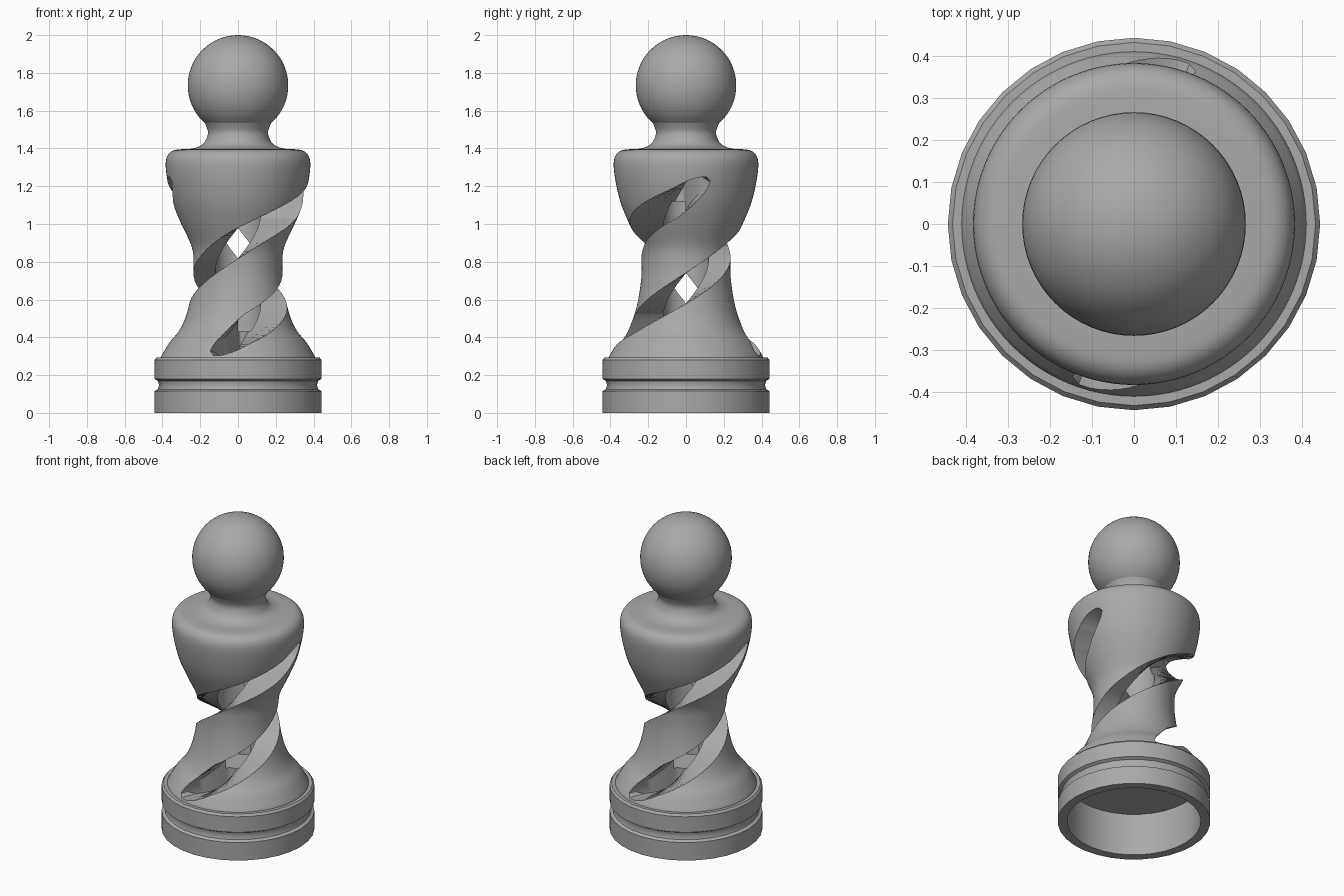
import bpy, bmesh
from math import sin, cos, radians, pi, sqrt

if "Cube" in bpy.data.objects:
    bpy.data.objects.remove(bpy.data.objects["Cube"])

grey = bpy.data.materials.new("plain_grey")
grey.use_nodes = True
grey.diffuse_color = (0.4, 0.4, 0.4, 1)
grey.node_tree.nodes["Principled BSDF"].inputs["Base Color"].default_value = (0.4, 0.4, 0.4, 1)


def finish(name, bm):
    bmesh.ops.recalc_face_normals(bm, faces=bm.faces)
    mesh = bpy.data.meshes.new(name)
    bm.to_mesh(mesh)
    bm.free()
    mesh.materials.append(grey)
    ob = bpy.data.objects.new(name, mesh)
    bpy.context.collection.objects.link(ob)
    return ob


def smooth(ob, angle=35):
    bpy.ops.object.select_all(action='DESELECT')
    ob.select_set(True)
    bpy.context.view_layer.objects.active = ob
    bpy.ops.object.shade_smooth_by_angle(angle=radians(angle))


def lathe(name, profile, segments):
    """Revolve (radius, z) points about z; points with zero radius become poles."""
    bm = bmesh.new()
    verts = [bm.verts.new((r, 0, z)) for r, z in profile]
    edges = [bm.edges.new(pair) for pair in zip(verts, verts[1:])]
    bmesh.ops.spin(bm, geom=verts + edges, axis=(0, 0, 1), cent=(0, 0, 0),
                   angle=2 * pi, steps=segments, use_duplicate=False)
    bmesh.ops.remove_doubles(bm, verts=bm.verts, dist=0.0005)
    return finish(name, bm)


def curve_through(points, steps=4):
    """Smooth curve through the points."""
    pts = [points[0]] + points + [points[-1]]
    out = []
    for a, b, c, d in zip(pts, pts[1:], pts[2:], pts[3:]):
        for i in range(steps):
            t = i / steps
            out.append(tuple(0.5 * (2 * q + (s - p) * t + (2 * p - 5 * q + 4 * s - u) * t * t
                                    + (3 * q - p - 3 * s + u) * t ** 3)
                             for p, q, s, u in zip(a, b, c, d)))
    return out + [points[-1]]


def spiral_cutter(name, turn):
    """Helical slot that grows shallow and thin towards both ends."""
    bm = bmesh.new()
    start, end, count = -112, 200, 104
    previous = None
    for i in range(count + 1):
        angle = start + (end - start) * i / count
        fade = 1 - min(1, min(angle - start, end - angle) / 30)
        half = 0.08 * sqrt(max(0.003, 1 - fade * fade))
        shift = 0.035 * fade * (-1 if i < count / 2 else 1)
        z = 0.66 + 0.953 * angle / 360 + shift
        inner = 0.1 + 0.25 * fade * fade
        a = radians(angle + turn)
        ring = [bm.verts.new((r * cos(a), r * sin(a), z + h))
                for r, h in ((inner, -half), (0.55, -half), (0.55, half), (inner, half))]
        if previous:
            for j in range(4):
                k = (j + 1) % 4
                bm.faces.new((previous[j], previous[k], ring[k], ring[j]))
        if i in (0, count):
            bm.faces.new(ring)
        previous = ring
    return finish(name, bm)


# Cup-shaped base with a groove around it
base = lathe("base", [(0, 0.27), (0.388, 0.27), (0.388, 0), (0.443, 0), (0.443, 0.115),
                      (0.425, 0.125), (0.418, 0.148), (0.425, 0.17), (0.443, 0.18),
                      (0.443, 0.28), (0.432, 0.293), (0.415, 0.293), (0, 0.293)], 32)
smooth(base)

# Waisted body with shoulder and neck
outline = curve_through([(0.41, 0.293), (0.365, 0.37), (0.315, 0.43), (0.28, 0.5), (0.255, 0.59),
                         (0.238, 0.7), (0.235, 0.79), (0.245, 0.88), (0.3, 1.0), (0.345, 1.11),
                         (0.372, 1.22), (0.383, 1.31), (0.374, 1.36), (0.345, 1.388),
                         (0.3, 1.396), (0.24, 1.4), (0.19, 1.42), (0.166, 1.455),
                         (0.16, 1.495), (0.183, 1.548)])
body = lathe("twisted_body", [(0, 0.285), (0.41, 0.285)] + outline + [(0, 1.548)], 96)

# Hollow core and two opposite spiral slots
core = lathe("core_cutter", [(0, 0.43), (0.12, 0.43), (0.12, 1.12), (0, 1.12)], 48)
cutters = [core, spiral_cutter("slot_cutter_a", 0), spiral_cutter("slot_cutter_b", 180)]
for cutter in cutters:
    cutter.hide_render = True
    cut = body.modifiers.new(cutter.name, 'BOOLEAN')
    cut.operation = 'DIFFERENCE'
    cut.solver = 'EXACT'
    cut.object = cutter
bpy.context.view_layer.update()
graph = bpy.context.evaluated_depsgraph_get()
carved = bpy.data.meshes.new_from_object(body.evaluated_get(graph))
body.modifiers.clear()
body.data = carved
for cutter in cutters:
    bpy.data.objects.remove(cutter)
smooth(body)

# Ball head
bm = bmesh.new()
bmesh.ops.create_uvsphere(bm, u_segments=64, v_segments=32, radius=0.266)
bmesh.ops.translate(bm, verts=bm.verts, vec=(0, 0, 1.734))
smooth(finish("head", bm))
